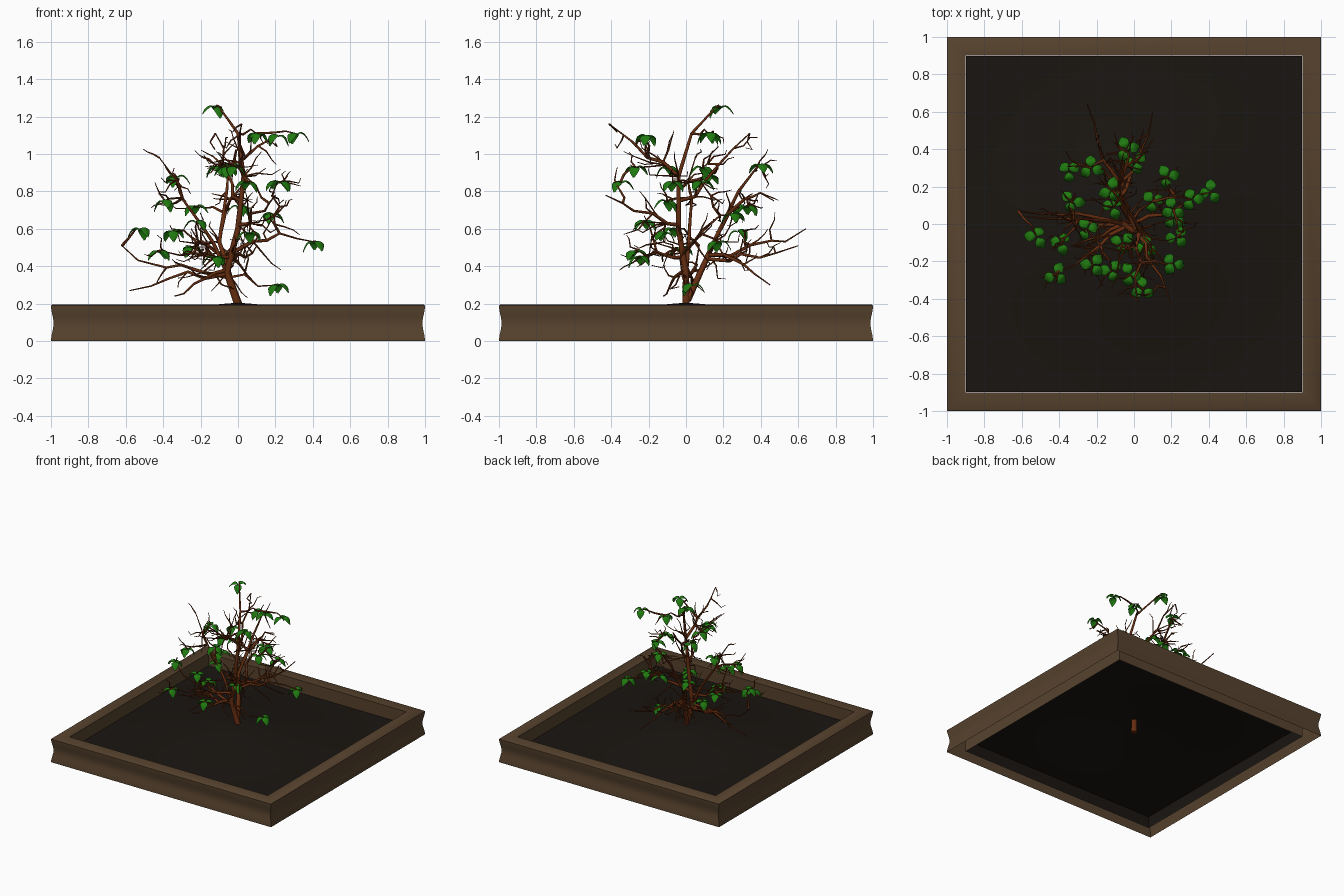
import bpy, bmesh, math, random
from mathutils import Vector, Matrix

if "Cube" in bpy.data.objects:
    bpy.data.objects.remove(bpy.data.objects["Cube"])

random.seed(11)


def material(name, rgb):
    m = bpy.data.materials.new(name)
    m.diffuse_color = (*rgb, 1)
    m.use_nodes = True
    m.node_tree.nodes["Principled BSDF"].inputs["Base Color"].default_value = m.diffuse_color
    return m


def finish(name, bm, mat, smooth):
    me = bpy.data.meshes.new(name)
    bm.to_mesh(me)
    bm.free()
    me.materials.append(mat)
    ob = bpy.data.objects.new(name, me)
    bpy.context.collection.objects.link(ob)
    bpy.ops.object.select_all(action='DESELECT')
    ob.select_set(True)
    bpy.context.view_layer.objects.active = ob
    bpy.ops.object.shade_smooth_by_angle(angle=math.radians(smooth))


WOOD = material("planter_wood", (0.095, 0.055, 0.027))
SOIL = material("soil", (0.010, 0.0075, 0.0055))
BARK = material("bark", (0.13, 0.026, 0.005))
LEAF = material("leaf", (0.014, 0.19, 0.005))

# Planter frame: open-bottomed moulding, concave outside, swept round a mitred square
outer = [(1 - .014 * math.sin(math.pi * i / 8) ** 2, .19 * i / 8) for i in range(9)]
profile = outer + [(.992, .196), (.9, .196), (.9, 0)]
bm = bmesh.new()
rings = [[bm.verts.new((sx * d, sy * d, z)) for d, z in profile]
         for sx, sy in ((1, 1), (-1, 1), (-1, -1), (1, -1))]
for i in range(4):
    a, b = rings[i], rings[(i + 1) % 4]
    for j in range(1, len(profile)):
        bm.faces.new((a[j - 1], b[j - 1], b[j], a[j]))
finish("planter_frame", bm, WOOD, 40)

# Soil: low mound with a skirt down to the ground
bm = bmesh.new()
bmesh.ops.create_grid(bm, x_segments=24, y_segments=24, size=0.897)
rim = [e for e in bm.edges if e.is_boundary]
for v in bm.verts:
    r = min(1, v.co.xy.length / .9)
    v.co.z = .095 + .11 * (.5 * (1 - r) + .5 * math.cos(math.pi / 2 * r) ** 2)
skirt = bmesh.ops.extrude_edge_only(bm, edges=rim)
for v in skirt["geom"]:
    if isinstance(v, bmesh.types.BMVert):
        v.co.z = .002
finish("soil", bm, SOIL, 40)

# Branches: tapered tubes along polylines
cu = bpy.data.curves.new("branches", 'CURVE')
cu.dimensions = '3D'
cu.bevel_depth = 1
cu.bevel_resolution = 1
cu.use_fill_caps = True
nodes = []


def branch(r0, r1, pts, keep=True):
    s = cu.splines.new('POLY')
    s.points.add(len(pts) - 1)
    for i, (p, q) in enumerate(zip(s.points, pts)):
        p.co = (*q, 1)
        p.radius = r0 + (r1 - r0) * i / (len(pts) - 1)
    if keep:
        nodes.extend(Vector(p) for p in pts if p[2] > .33)


def jitter(s):
    return Vector([random.uniform(-s, s) for _ in range(3)])


def kinked(a, b, count, wobble, rise=0):
    """Crooked path from a to b, arching up by rise."""
    d = b - a
    mid = [a + d * t + jitter(d.length * wobble) + Vector((0, 0, rise * math.sin(math.pi * t)))
           for t in [(i + 1) / (count + 1) for i in range(count)]]
    return [a, *mid, b]


# Two stems rising from the same root
trunk = [Vector(p) for p in ((0, 0, .1), (0, 0, .2), (-.06, 0, .37), (0, -.04, .6), (.03, -.04, .88),
                             (0, .03, 1.11), (-.1, .16, 1.25))]
stem = [Vector(p) for p in ((-.01, .01, .22), (-.07, .11, .44), (-.1, .15, .53), (-.06, .28, .8), (-.05, .38, .93))]
branch(.026, .005, trunk)
branch(.018, .005, stem)


def at_height(path, z):
    for a, b in zip(path, path[1:]):
        if a.z <= z <= b.z:
            return a.lerp(b, (z - a.z) / (b.z - a.z))


# Limbs: height of the fork, arch, tip
def limbs(path, rows):
    for z, rise, *tip in rows:
        a, tip = at_height(path, z), Vector(tip)
        branch(.012, .003, kinked(a, tip, 4, .05, rise))


limbs(trunk, [(.36, .02, -.42, .05, .98), (.34, -.03, -.62, .07, .51), (.36, .03, -.58, .04, .27),
              (.47, .06, .41, .17, .53), (.62, 0, .2, -.43, .78), (.88, 0, .02, -.41, 1.16),
              (.75, -.05, -.12, .34, 1.11), (.38, 0, -.34, -.12, .24), (.45, 0, -.4, -.25, .48)])
limbs(stem, [(.46, -.03, -.25, .64, .6), (.44, -.02, .1, .6, .51), (.46, .05, .1, .45, .3), (.6, .1, .0, .47, .75)])

# Leaf clusters, each on a twig from the nearest limb
clusters = [(-.12, .18, 1.23), (.1, .12, 1.09), (.21, -.21, 1.08), (.31, .13, 1.09), (-.04, .4, .92), (.01, .33, .7),
            (.05, -.35, .83), (-.02, -.27, .91), (-.06, -.1, .91), (-.11, .09, .91), (-.23, .3, .7), (-.35, .28, .57),
            (-.33, .12, .86), (.18, .25, .66), (.21, .08, .83), (.23, -.07, .83), (.21, .03, .28), (-.52, -.07, .58),
            (-.39, -.1, .73), (-.25, -.03, .48), (-.42, -.27, .46), (-.22, -.22, .62), (-.12, -.25, .43),
            (.06, -.12, .56), (.41, .17, .51)]
for c in clusters:
    c = Vector(c) + Vector((0, 0, .02))
    a = min(nodes, key=lambda q: (q - c).length + max(0, q.z - c.z))
    branch(.008, .003, kinked(a, c, 2, .12, .01))

# Bare kinked spurs
for a in nodes[:]:
    for _ in range(random.choice((0, 1, 1, 2))):
        out = Vector((a.x + .03, a.y - .02, .3 * (a.z - .55)))
        d = (out.normalized() * .5 + jitter(1)).normalized()
        size = random.uniform(.045, .075) * (1.3 if out.length < .2 else .8)
        p = a + d * size
        q = p + (d + jitter(.8)).normalized() * size
        t = q + (d + jitter(.8) + Vector((0, 0, .4))).normalized() * size * .7
        inside = all(.23 < v.z < 1.16 - .9 * max(0, v.xy.length - .4) and -.6 < v.x < .34 and -.42 < v.y < .55
                     for v in (p, q, t))
        if inside:
            branch(.0055, .0018, [a, p, q, t], False)

ob = bpy.data.objects.new("branches", cu)
bpy.context.collection.objects.link(ob)
cu.materials.append(BARK)
bpy.ops.object.select_all(action='DESELECT')
bpy.context.view_layer.objects.active = ob
ob.select_set(True)
bpy.ops.object.convert(target='MESH')

# Leaves: three drooping, slightly cupped ovals per cluster
bm = bmesh.new()
for c in clusters:
    turn = random.uniform(0, 6.28)
    for i in range(3):
        m = (Matrix.Translation(Vector(c) + Vector((0, 0, .02))) @
             Matrix.Rotation(turn + i * 2.09 + random.uniform(-.25, .25), 4, 'Z') @
             Matrix.Rotation(random.uniform(-.1, .3), 4, 'Y'))
        rows = []
        for j in range(6):
            t = j / 5
            w = .002 + .027 * math.sin(math.pi * t) ** .8
            rows.append([bm.verts.new(m @ Vector((.005 + .066 * t, s * w,
                                                  .022 * math.sin(2.2 * t) - .055 * t * t - .008 * s * s)))
                         for s in (-1, -.5, 0, .5, 1)])
        for a, b in zip(rows, rows[1:]):
            for k in range(4):
                bm.faces.new((a[k], b[k], b[k + 1], a[k + 1]))
finish("leaves", bm, LEAF, 60)
